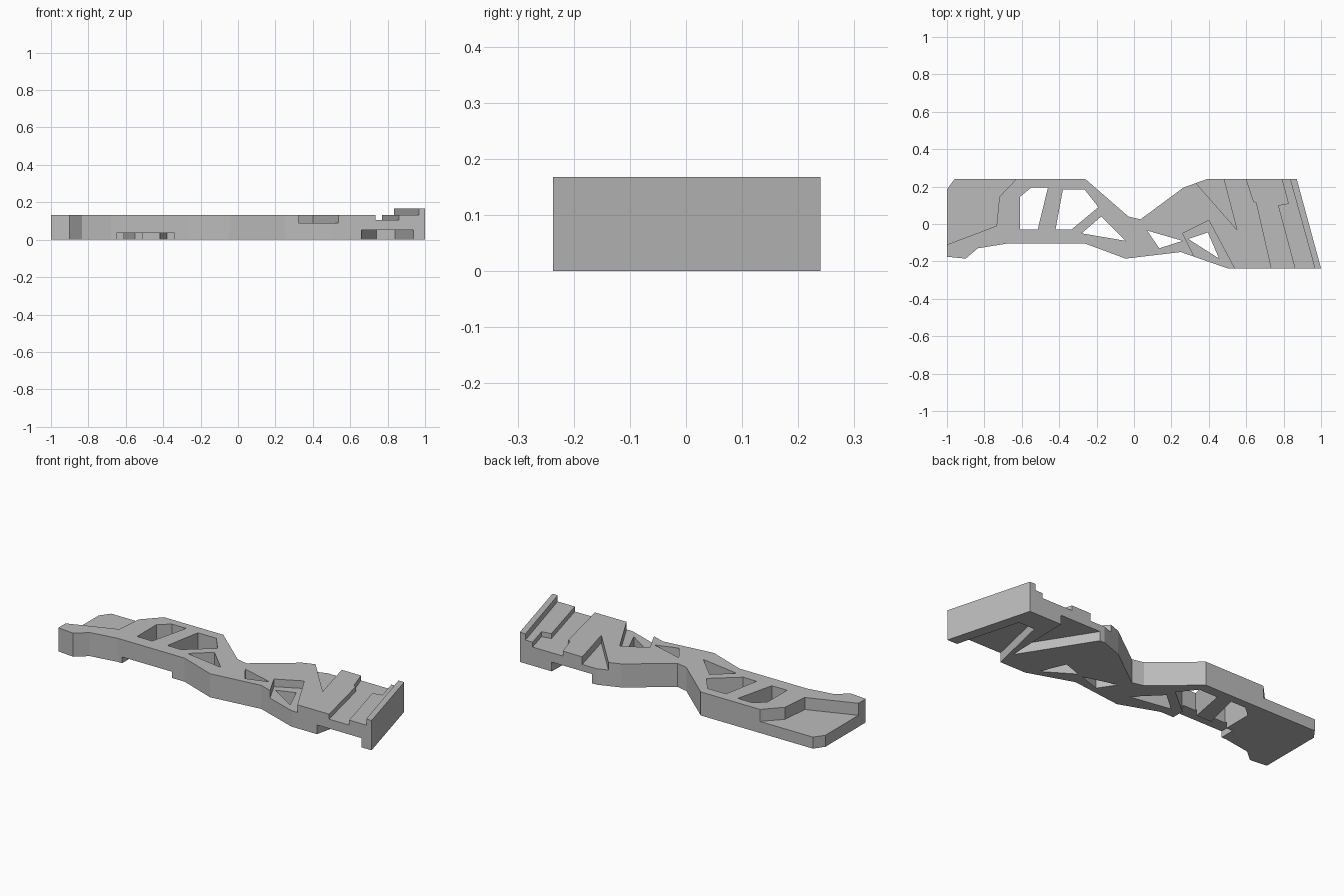
import bpy
import bmesh

cube = bpy.data.objects.get("Cube")
if cube:
    bpy.data.objects.remove(cube, do_unlink=True)

grey = bpy.data.materials.new("plain grey")
grey.use_nodes = True
grey.diffuse_color = (0.5, 0.5, 0.5, 1)
grey.node_tree.nodes["Principled BSDF"].inputs["Base Color"].default_value = (0.5, 0.5, 0.5, 1)

DECK, TOP = 0.133, 0.168     # main upper surface, end ridge
OVER = 0.3                   # overshoot for cutters


def prism(name, points, low, high):
    """Extrude a flat outline between two heights."""
    bm = bmesh.new()
    face = bm.faces.new([bm.verts.new((x, y, low)) for x, y in points])
    moved = bmesh.ops.extrude_face_region(bm, geom=[face])["geom"]
    bmesh.ops.translate(bm, vec=(0, 0, high - low),
                        verts=[v for v in moved if isinstance(v, bmesh.types.BMVert)])
    bmesh.ops.recalc_face_normals(bm, faces=bm.faces)
    mesh = bpy.data.meshes.new(name)
    bm.to_mesh(mesh)
    bm.free()
    mesh.materials.append(grey)
    obj = bpy.data.objects.new(name, mesh)
    bpy.context.collection.objects.link(obj)
    return obj


# Main plate outline
body = prism("bracket_body", [
    (-1, .185), (-.96, .24), (-.26, .24), (-.03, .04), (.035, .025),
    (.265, .195), (.39, .24), (.87, .24), (1, -.237), (.5, -.237),
    (.25, -.15), (-.045, -.185), (-.26, -.105), (-.68, -.105),
    (-.835, -.13), (-.9, -.185), (-1, -.175)], 0, TOP)


def cut(name, points, low, high):
    """Subtract a prism from the plate."""
    cutter = prism(name, points, low, high)
    mod = body.modifiers.new(name, "BOOLEAN")
    mod.operation = "DIFFERENCE"
    mod.solver = "EXACT"
    mod.object = cutter
    bpy.context.view_layer.objects.active = body
    bpy.ops.object.modifier_apply(modifier=name)
    bpy.data.objects.remove(cutter, do_unlink=True)


# Lower the deck behind the end ridge, then the steps beside it
cut("deck_level", [(-1.2, -.5), (1.04, -.5), (.79, .4), (-1.2, .4)], DECK, OVER)
cut("cross_groove", [(.56, .4), (.6, .24), (.64, .12), (.655, .115), (.735, -.237), (.77, -.4),
                     (.90, -.4), (.86, -.237), (.77, .10), (.825, .11), (.79, .24), (.75, .4)],
    .105, OVER)

# Shallow pockets in the upper surface
cut("end_shelf", [(-1.2, -.185), (-1, -.11), (-.735, -.01), (-.72, .145),
                  (-.63, .24), (-.58, .3), (-1.2, .3)], .065, OVER)
cut("front_pocket", [(.26, -.05), (.40, .02), (.537, -.237), (.57, -.3), (.385, -.3)], .09, OVER)
cut("back_notch", [(.255, .3), (.33, .22), (.55, -.03), (.48, .24), (.464, .3)], .09, OVER)

# Recesses in the underside
cut("under_slot", [(-.65, -.3), (-.34, -.3), (-.34, -.02), (-.65, -.02)], -OVER, .035)
cut("under_front_slot", [(.645, -.3), (.74, .12), (.84, .12), (.956, -.3)], -OVER, .052)
cut("under_back_notch", [(.38, .3), (.42, .24), (.66, -.14), (.672, .3)], -OVER, .052)

# Openings right through the plate
openings = [
    [(-.61, .145), (-.55, .195), (-.46, .195), (-.515, -.03), (-.61, -.03)],
    [(-.38, .185), (-.265, .185), (-.19, .09), (-.335, -.03), (-.42, -.03)],
    [(-.175, .04), (-.045, -.09), (-.28, -.05)],
    [(.07, -.035), (.26, -.09), (.135, -.13)],
    [(.395, -.045), (.455, -.185), (.29, -.08)],
]
for i, shape in enumerate(openings):
    cut(f"opening_{i + 1}", shape, -OVER, OVER)
